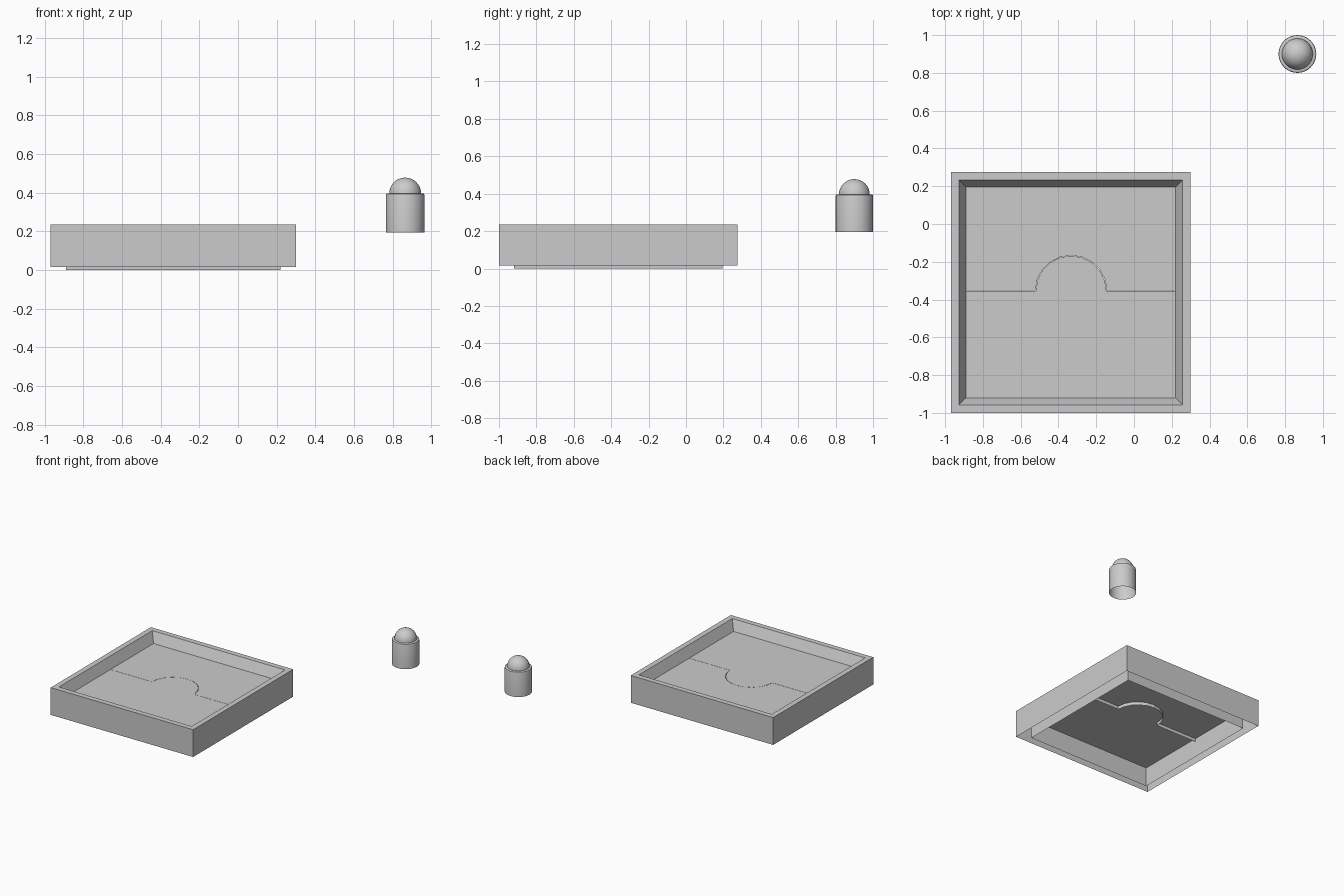
import bpy, math

if "Cube" in bpy.data.objects:
    bpy.data.objects.remove(bpy.data.objects["Cube"])

def mesh_object(name, verts, faces):
    me = bpy.data.meshes.new(name)
    me.from_pydata(verts, [], faces)
    me.update()
    ob = bpy.data.objects.new(name, me)
    bpy.context.collection.objects.link(ob)
    return ob

X0, X1, Y0, Y1 = -0.97, 0.30, -1.0, 0.275   # outer housing outline
INSET, FLOOR_Z = 0.08, 0.155

# Housing: thin shell profile (inset, height) swept round a rectangle, open below
profile = [(0, 0.015), (0, 0.235), (0.043, 0.235), (INSET, FLOOR_Z), (INSET, 0.0)]
verts, faces = [], []
for d, z in profile:
    verts += [(X0+d, Y0+d, z), (X1-d, Y0+d, z), (X1-d, Y1-d, z), (X0+d, Y1-d, z)]
for r in range(len(profile) - 1):
    for i in range(4):
        a, b = r*4 + i, r*4 + (i+1) % 4
        faces.append((a, b, b+4, a+4))
mesh_object("housing", verts, faces)

# Split floor: two plates meeting along a line with a round tab
cx, cy, rad, n = -0.333, -0.355, 0.187, 10
xl, xr, yf, yb = X0+INSET, X1-INSET, Y0+INSET, Y1-INSET

def seam(gap):
    arc = [(cx - (rad+gap)*math.cos(math.pi*i/n), cy + gap + (rad)*math.sin(math.pi*i/n))
           for i in range(n+1)]
    return [(xl, cy+gap)] + arc + [(xr, cy+gap)]

def plate(name, gap, y_edge, flip):
    line = seam(gap)
    m = len(line)
    v = [(x, y, FLOOR_Z) for x, y in line]              # seam
    v += [(x, y_edge, FLOOR_Z) for x, y in line]        # far edge
    v += [(x, y, FLOOR_Z-0.025) for x, y in line]       # skirt below seam
    f = []
    for i in range(m-1):
        f.append((i, i+1, m+i+1, m+i))
        f.append((i+1, i, 2*m+i, 2*m+i+1))
    if flip:
        f = [tuple(reversed(q)) for q in f]
    # merge each plate top into one flat face
    top = list(range(m)) + [2*m-1, m]
    f = [q for q in f if max(q) >= 2*m] + [tuple(reversed(top)) if flip else tuple(top)]
    return mesh_object(name, v, f)

# clockwise seam for the front plate gives an upward top after reversing
plate("front_floor_plate", 0.0, yf, True)
plate("rear_floor_plate", 0.002, yb, False)
for nm in ("front_floor_plate", "rear_floor_plate"):
    me = bpy.data.objects[nm].data
    if max(me.polygons, key=lambda p: p.area).normal.z < 0:
        me.flip_normals()

# Lathe helper for round parts
def lathe(name, prof, loc, seg=32):
    v, f = [], []
    for r, z in prof:
        v += [(loc[0] + r*math.cos(2*math.pi*i/seg), loc[1] + r*math.sin(2*math.pi*i/seg), z)
              for i in range(seg)]
    for k in range(len(prof)-1):
        for i in range(seg):
            a, b = k*seg + i, k*seg + (i+1) % seg
            f.append((a, b, b+seg, a+seg))
    f.append(tuple(range((len(prof)-1)*seg, len(prof)*seg)))
    ob = mesh_object(name, v, f)
    bpy.ops.object.select_all(action='DESELECT')
    ob.select_set(True)
    bpy.context.view_layer.objects.active = ob
    bpy.ops.object.shade_smooth_by_angle(angle=math.radians(35))
    return ob

# Button: open-bottomed sleeve with a dome on top
loc = (0.865, 0.90)
lathe("button_sleeve", [(0.1, 0.195), (0.1, 0.387), (0.098, 0.394), (0.092, 0.397), (0.082, 0.397)], loc)
lathe("button_dome", [(0.082*math.cos(t), 0.397 + 0.081*math.sin(t))
                      for t in [math.radians(i*89/10) for i in range(11)]], loc)
